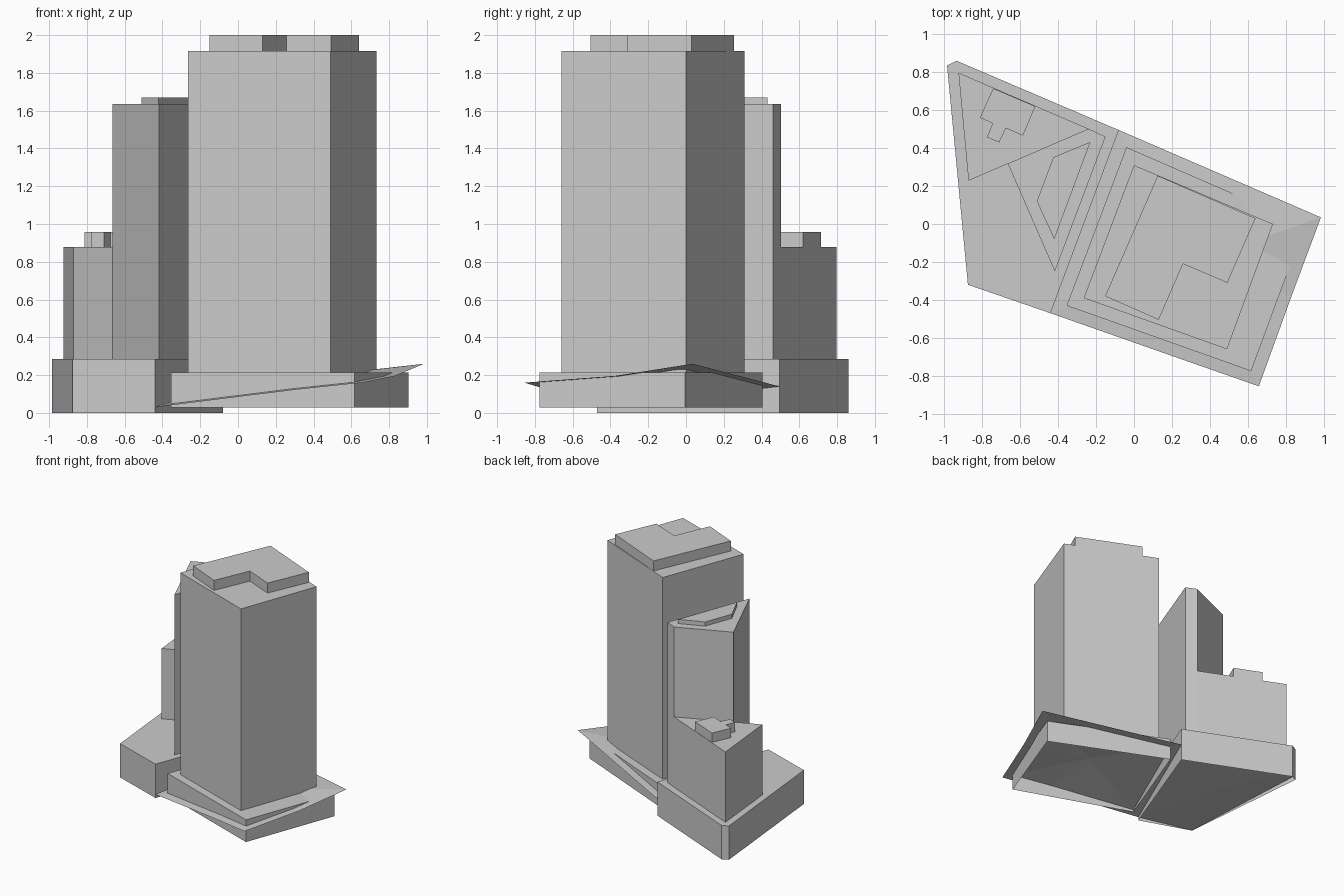
import bpy
import bmesh

cube = bpy.data.objects.get("Cube")
if cube:
    bpy.data.objects.remove(cube, do_unlink=True)

grey = bpy.data.materials.new("plain_grey")
grey.use_nodes = True
COLOUR = (0.6, 0.6, 0.6, 1.0)
grey.diffuse_color = COLOUR
grey.node_tree.nodes["Principled BSDF"].inputs["Base Color"].default_value = COLOUR


def add_object(name, bm):
    mesh = bpy.data.meshes.new(name)
    bm.to_mesh(mesh)
    bm.free()
    mesh.materials.append(grey)
    obj = bpy.data.objects.new(name, mesh)
    bpy.context.collection.objects.link(obj)
    return obj


def prism(name, outline, bottom, top, floor=True):
    """Extrude a plan outline straight up, with or without a floor."""
    bm = bmesh.new()
    base = bm.faces.new([bm.verts.new((x, y, bottom)) for x, y in outline])
    new = bmesh.ops.extrude_face_region(bm, geom=[base], use_keep_orig=True)["geom"]
    verts = [v for v in new if isinstance(v, bmesh.types.BMVert)]
    bmesh.ops.translate(bm, verts=verts, vec=(0, 0, top - bottom))
    bmesh.ops.recalc_face_normals(bm, faces=bm.faces)
    if not floor:
        bmesh.ops.delete(bm, geom=[base], context='FACES_ONLY')
    return add_object(name, bm)


def fan(name, rim, centre):
    """Open sheet of triangles from a rim to a centre point."""
    bm = bmesh.new()
    hub = bm.verts.new(centre)
    ring = [bm.verts.new(p) for p in rim]
    for a, b in zip(ring, ring[1:] + ring[:1]):
        bm.faces.new((hub, a, b))
    return add_object(name, bm)


# Podiums, open below so the ground shows inside them
prism("left_podium", [(-0.985, 0.835), (-0.875, -0.32), (-0.44, -0.47),
                      (-0.08, 0.495), (-0.935, 0.86)], 0, 0.285, floor=False)
prism("right_podium", [(-0.04, 0.405), (-0.355, -0.43), (0.617, -0.775),
                       (0.902, -0.005)], 0.028, 0.215, floor=False)

# Sloping ground under both podiums
front_joint = (-0.44, -0.47, 0.03)
back_joint = (-0.08, 0.495, 0.14)
fan("right_ground", [front_joint, (0.3, -0.73, 0.122), (0.658, -0.855, 0.16),
                     (0.83, -0.38, 0.195), (0.985, 0.035, 0.26), back_joint],
    (0.3, -0.2, 0.18))
fan("left_ground", [(-0.985, 0.835, 0.04), (-0.875, -0.32, 0.003), front_joint,
                    back_joint, (-0.935, 0.86, 0.045)], (-0.6, 0.15, 0.045))

# Tall tower with its roof block
prism("tall_tower", [(0, 0.31), (-0.265, -0.39), (0.49, -0.66), (0.732, 0)], 0.215, 1.915)
prism("tall_roof_block", [(0.125, 0.255), (-0.152, -0.38), (0.13, -0.505), (0.258, -0.21),
                          (0.492, -0.31), (0.64, 0.03)], 1.915, 2)

# Middle tower with its roof block
prism("middle_tower", [(-0.24, 0.502), (-0.665, 0.318), (-0.417, -0.25),
                       (-0.15, 0.46)], 0.285, 1.635)
prism("middle_roof_block", [(-0.425, 0.352), (-0.512, 0.12), (-0.42, -0.08),
                            (-0.23, 0.432)], 1.635, 1.67)

# Low triangular tower with its stepped roof block
prism("low_tower", [(-0.925, 0.797), (-0.872, 0.228), (-0.24, 0.502)], 0.285, 0.878)
prism("low_roof_block", [(-0.742, 0.715), (-0.812, 0.56), (-0.745, 0.53), (-0.775, 0.457),
                         (-0.71, 0.43), (-0.675, 0.505), (-0.585, 0.465),
                         (-0.52, 0.62)], 0.878, 0.957)
